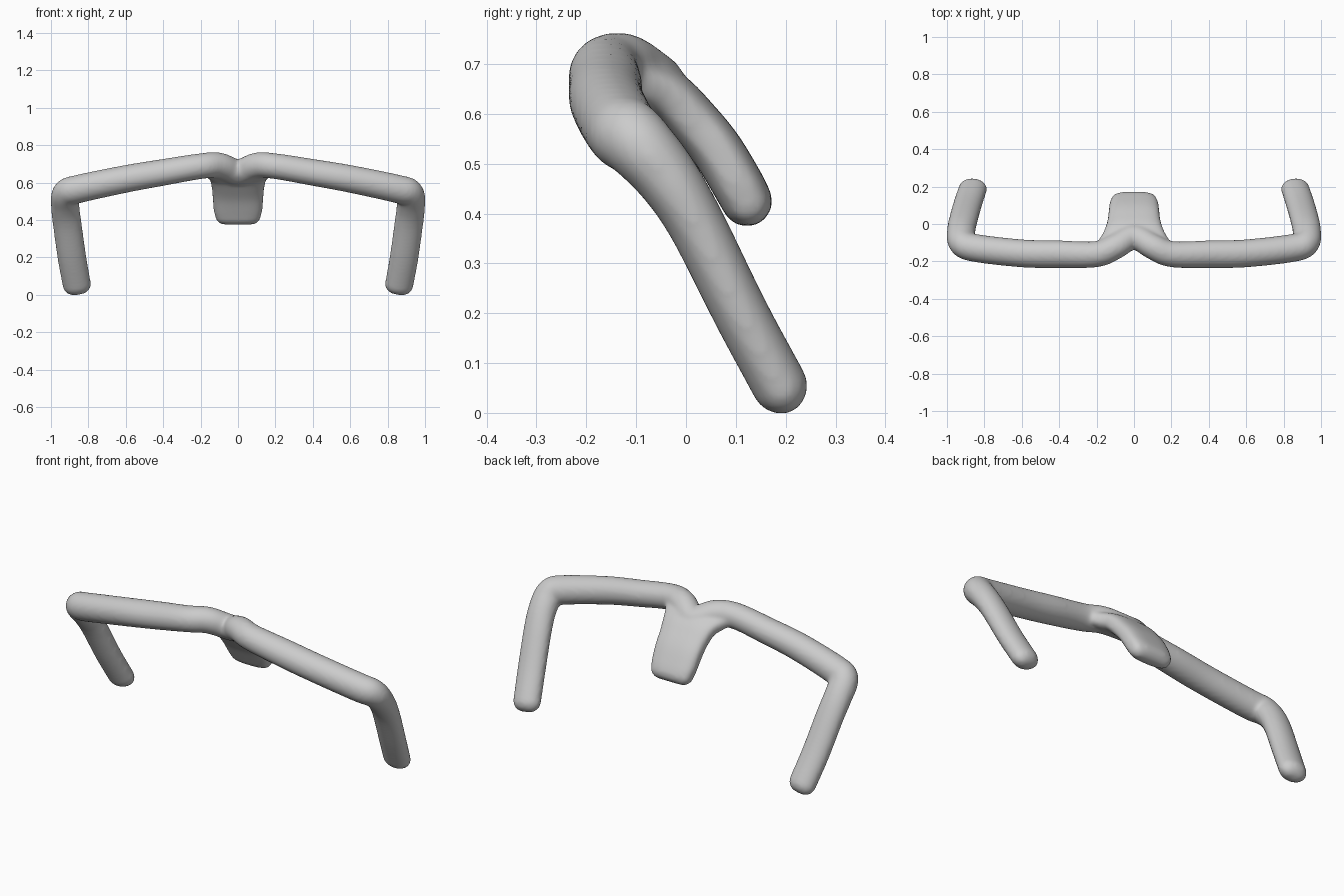
import bpy, bmesh, math
from mathutils import Vector

if "Cube" in bpy.data.objects:
    bpy.data.objects.remove(bpy.data.objects["Cube"])


def catmull(keys, steps):
    """Smoothly interpolate rows of numbers."""
    rows = [Vector(k) for k in keys]
    rows = [rows[0] * 2 - rows[1]] + rows + [rows[-1] * 2 - rows[-2]]
    out = []
    for i in range(1, len(rows) - 2):
        a, b, c, d = rows[i - 1:i + 3]
        for s in range(steps):
            t = s / steps
            out.append(0.5 * (2 * b + (c - a) * t + (2 * a - 5 * b + 4 * c - d) * t * t
                              + (3 * b - a - 3 * c + d) * t ** 3))
    out.append(rows[-2])
    return out


def sweep(bm, keys, ref, power=2.0, steps=6, sides=32):
    """Sweep a (super)ellipse along keys of x, y, z, side radius, ref radius, with round ends."""
    rows = catmull(keys, steps)
    pts = [Vector(r[:3]) for r in rows]
    n = len(pts)
    tan = [(pts[min(i + 1, n - 1)] - pts[max(i - 1, 0)]).normalized() for i in range(n)]
    stations = [(pts[i], tan[i], rows[i][3], rows[i][4], 1.0) for i in range(n)]

    def cap(i, sign):
        r = min(rows[i][3], rows[i][4])
        res = []
        for k in range(1, 7):
            a = k / 6 * math.radians(86)
            inset = r * (1 - math.cos(a))
            res.append((pts[i] + tan[i] * sign * r * math.sin(a), tan[i],
                        rows[i][3] - inset, rows[i][4] - inset, 1.0))
        return res

    stations = cap(0, -1)[::-1] + stations + cap(n - 1, 1)
    rings = []
    for p, t, ra, rb, _ in stations:
        side = t.cross(ref).normalized()
        up = side.cross(t).normalized()
        ring = []
        for k in range(sides):
            a = 2 * math.pi * k / sides
            c, s = math.cos(a), math.sin(a)
            c = math.copysign(abs(c) ** (2 / power), c)
            s = math.copysign(abs(s) ** (2 / power), s)
            ring.append(bm.verts.new(p + side * ra * c + up * rb * s))
        rings.append(ring)
    for r0, r1 in zip(rings, rings[1:]):
        for k in range(sides):
            j = (k + 1) % sides
            bm.faces.new((r0[k], r0[j], r1[j], r1[k]))
    bm.faces.new(rings[0][::-1])
    bm.faces.new(rings[-1])


bm = bmesh.new()

# Bar with bent legs: right half keys, mirrored into one continuous path
half = [
    (0.862, 0.188, 0.055, 0.076, 0.056),
    (0.888, 0.110, 0.200, 0.077, 0.056),
    (0.913, 0.020, 0.380, 0.077, 0.058),
    (0.924, -0.040, 0.475, 0.076, 0.064),
    (0.917, -0.100, 0.543, 0.076, 0.071),
    (0.850, -0.128, 0.567, 0.076, 0.074),
    (0.600, -0.157, 0.620, 0.073, 0.075),
    (0.400, -0.162, 0.655, 0.070, 0.075),
    (0.200, -0.161, 0.688, 0.068, 0.070),
    (0.100, -0.120, 0.691, 0.070, 0.068),
]
middle = [(0, -0.065, 0.655, 0.070, 0.065)]
mirrored = [(-k[0],) + k[1:] for k in reversed(half)]
sweep(bm, half + middle + mirrored, Vector((0, 0.88, 0.47)))

# Central tongue, flaring up into the bar
sweep(bm, [
    (0, -0.090, 0.660, 0.050, 0.190),
    (0, -0.035, 0.635, 0.052, 0.158),
    (0, 0.015, 0.585, 0.052, 0.142),
    (0, 0.062, 0.528, 0.052, 0.136),
    (0, 0.105, 0.457, 0.052, 0.130),
    (0, 0.122, 0.425, 0.051, 0.122),
], Vector((1, 0, 0)), power=3.0)

bmesh.ops.recalc_face_normals(bm, faces=bm.faces)
mesh = bpy.data.meshes.new("handlebar")
bm.to_mesh(mesh)
bm.free()
bar = bpy.data.objects.new("handlebar", mesh)
bpy.context.collection.objects.link(bar)

# Fuse the parts into one skin and soften the joints
fuse = bar.modifiers.new("fuse", 'REMESH')
fuse.mode = 'VOXEL'
fuse.voxel_size = 0.01
fuse.use_smooth_shade = True
soft = bar.modifiers.new("soften", 'SMOOTH')
soft.factor = 0.5
soft.iterations = 8

bpy.context.view_layer.objects.active = bar
bar.select_set(True)
for name in ("fuse", "soften"):
    bpy.ops.object.modifier_apply(modifier=name)
bpy.ops.object.shade_smooth()
